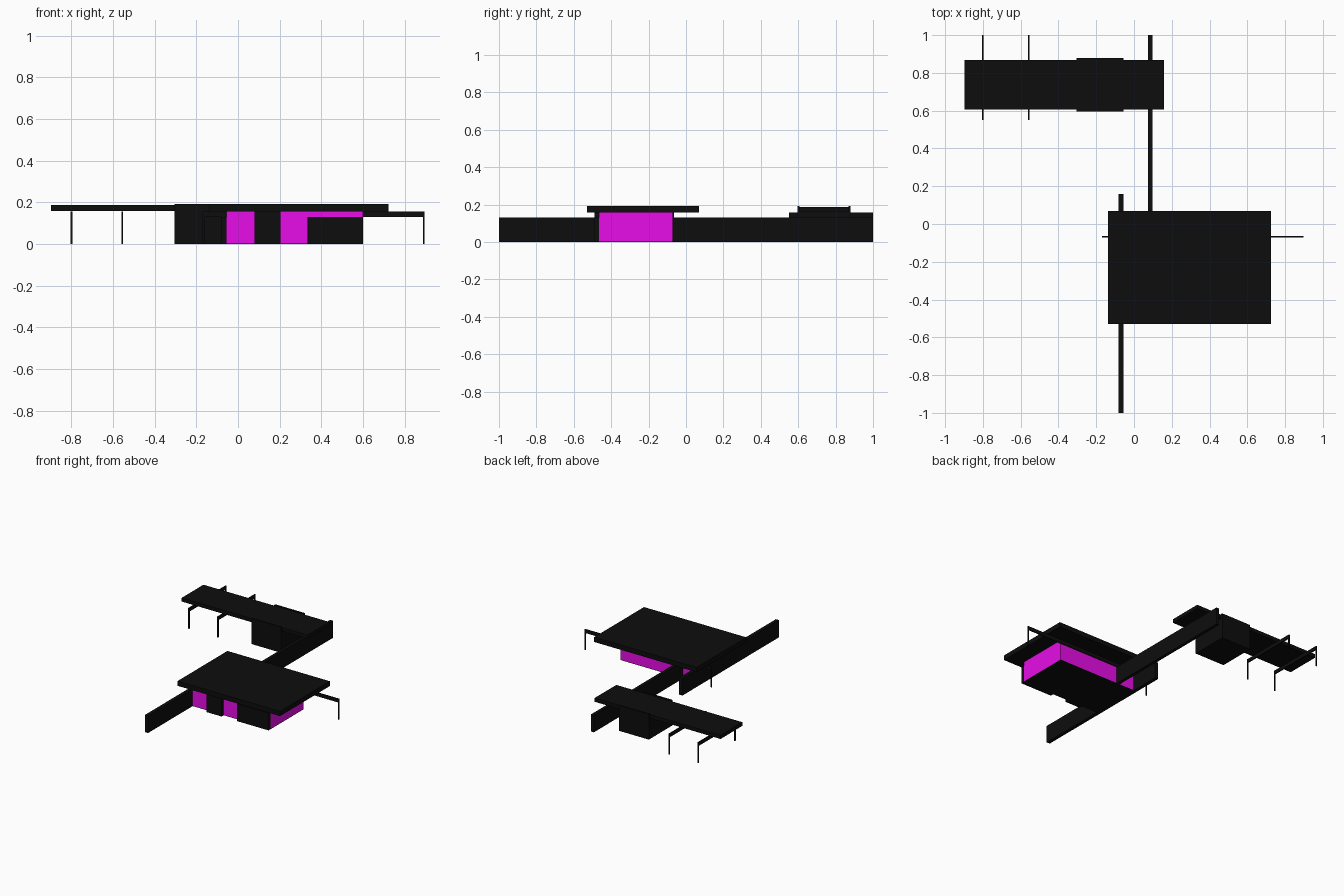
import bpy, bmesh
from mathutils import Matrix, Vector

if "Cube" in bpy.data.objects:
    bpy.data.objects.remove(bpy.data.objects["Cube"])


def material(name, color):
    m = bpy.data.materials.new(name)
    m.diffuse_color = color
    m.use_nodes = True
    m.node_tree.nodes["Principled BSDF"].inputs["Base Color"].default_value = m.diffuse_color
    return m


black = material("black", (0.004, 0.004, 0.004, 1))
magenta = material("magenta_glazing", (0.8, 0.004, 0.8, 1))


def box(name, x, y, z, mat=black):
    lo, hi = Vector((x[0], y[0], z[0])), Vector((x[1], y[1], z[1]))
    bm = bmesh.new()
    bmesh.ops.create_cube(bm, size=1, matrix=Matrix.Translation((lo + hi) / 2)
                          @ Matrix.Diagonal((*(hi - lo), 1)))
    me = bpy.data.meshes.new(name)
    bm.to_mesh(me)
    bm.free()
    me.materials.append(mat)
    ob = bpy.data.objects.new(name, me)
    bpy.context.collection.objects.link(ob)
    return ob


T = 0.008               # beam and post thickness
BEAM = (0.13, 0.157)    # beam underside and top


def frame(name, axis, pos, a, b):
    """Thin beam along an axis with a slim post at each end."""
    side = (pos - T / 2, pos + T / 2)
    for part, span, z in (("beam", (a, b), BEAM),
                          ("post_start", (a, a + T), (0, BEAM[0])),
                          ("post_end", (b - T, b), (0, BEAM[0]))):
        x, y = (span, side) if axis == "x" else (side, span)
        box(f"{name}_{part}", x, y, z)


# Long free-standing walls
box("front_long_wall", (-0.082, -0.055), (-1, 0.16), (0, 0.13))
box("rear_long_wall", (0.074, 0.098), (-0.07, 1), (0, 0.13))

# Main house: floor, glazed volume, solid front blocks, flat roof
box("house_floor", (-0.055, 0.6), (-0.465, -0.07), (0, 0.003))
box("house_glazing", (-0.055, 0.6), (-0.465, -0.07), (0.003, 0.157), magenta)
box("front_core_block", (0.08, 0.205), (-0.49, -0.464), (0, 0.157))
box("front_low_block", (0.335, 0.6), (-0.49, -0.464), (0, 0.13))
box("house_roof", (-0.137, 0.724), (-0.53, 0.069), (0.157, 0.193))
frame("house_frame", "x", -0.067, -0.17, 0.897)

# Rear pavilion: solid core with raised end walls, canopy roof, two frames
box("pavilion_core", (-0.304, -0.055), (0.605, 0.87), (0, 0.159))
for name, y in (("front", (0.595, 0.607)), ("back", (0.868, 0.88))):
    box(f"pavilion_{name}_wall", (-0.304, -0.055), y, (0, 0.193))
box("pavilion_roof", (-0.898, 0.16), (0.607, 0.868), (0.159, 0.187))
for i, x in enumerate((-0.8, -0.556)):
    frame(f"pavilion_frame_{i + 1}", "y", x, 0.55, 1)
